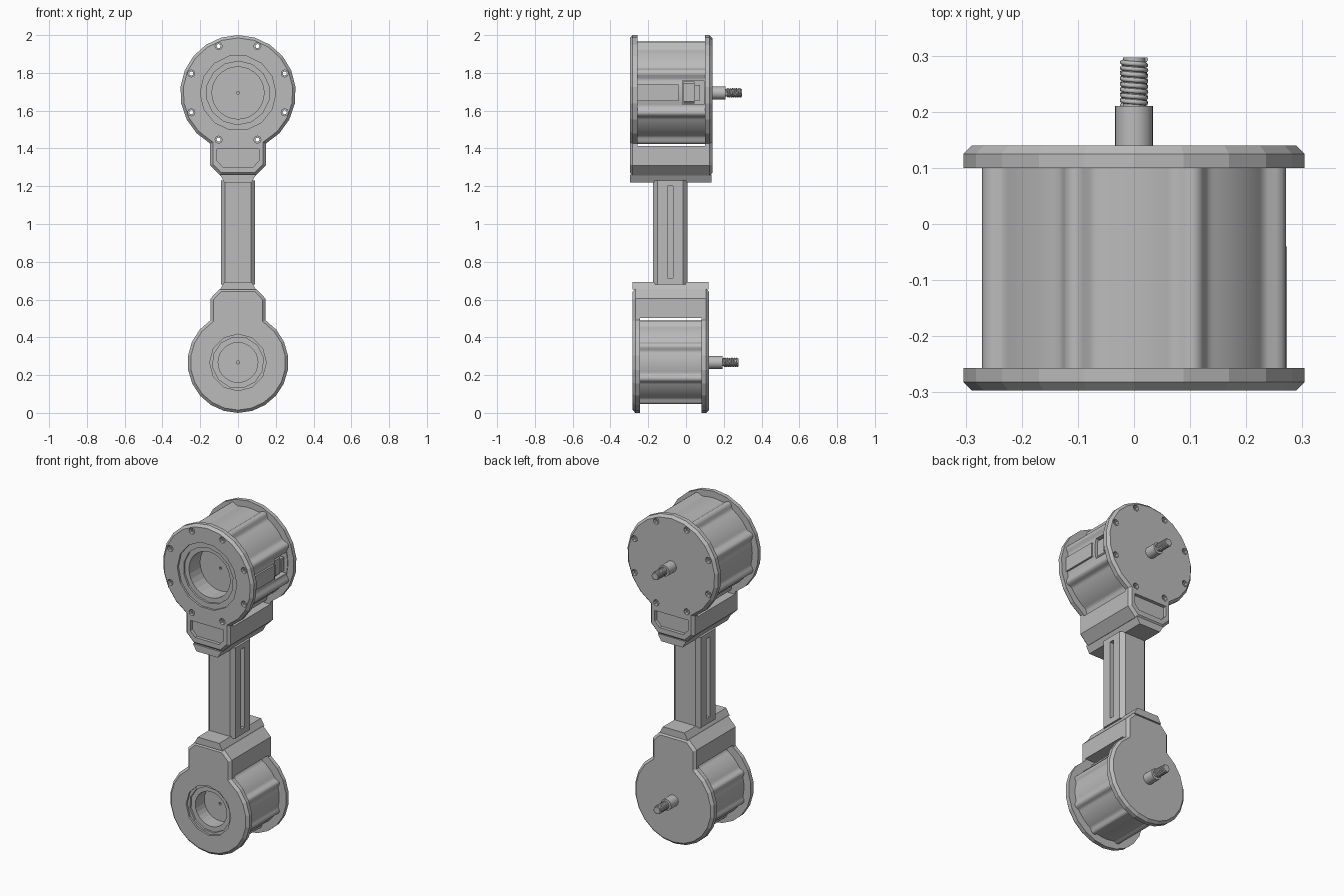
import bpy, bmesh, math

if "Cube" in bpy.data.objects:
    bpy.data.objects.remove(bpy.data.objects["Cube"])

grey = bpy.data.materials.new("machined grey")
grey.use_nodes = True
COL = (0.5, 0.5, 0.5, 1)
grey.diffuse_color = COL
grey.node_tree.nodes["Principled BSDF"].inputs["Base Color"].default_value = COL


def finish(name, bm, smooth=False):
    bmesh.ops.recalc_face_normals(bm, faces=bm.faces)
    me = bpy.data.meshes.new(name)
    bm.to_mesh(me)
    bm.free()
    me.materials.append(grey)
    ob = bpy.data.objects.new(name, me)
    bpy.context.collection.objects.link(ob)
    if smooth:
        bpy.ops.object.select_all(action='DESELECT')
        ob.select_set(True)
        bpy.context.view_layer.objects.active = ob
        bpy.ops.object.shade_smooth_by_angle(angle=math.radians(35))
    return ob


def prism(name, pts, y0, y1, bevel=0, bevel_y=None, smooth=False):
    """Extrude an x-z outline along y, optionally chamfering one end."""
    bm = bmesh.new()
    face = bm.faces.new([bm.verts.new((x, y0, z)) for x, z in pts])
    new = bmesh.ops.extrude_face_region(bm, geom=[face])["geom"]
    for v in new:
        if isinstance(v, bmesh.types.BMVert):
            v.co.y = y1
    if bevel:
        rim = [e for e in bm.edges if all(abs(v.co.y - bevel_y) < 1e-5 for v in e.verts)]
        bmesh.ops.bevel(bm, geom=rim, offset=bevel, segments=1, affect='EDGES')
    return finish(name, bm, smooth)


def circle(r, n, cx, cz, turn=0.0):
    return [(cx + r * math.cos(turn + math.tau * i / n),
             cz + r * math.sin(turn + math.tau * i / n)) for i in range(n)]


def ribbed(r, height, width, zc, per_rib=24):
    """Drum outline with eight filleted ribs."""
    pts = []
    for i in range(8 * per_rib):
        a = math.tau * i / (8 * per_rib)
        d = (a % (math.tau / 8) - math.tau / 16) / width
        rr = r + height * math.exp(-abs(d) ** 3)
        pts.append((rr * math.cos(a), zc + rr * math.sin(a)))
    return pts


def rect(x0, x1, z0, z1, c=0.0):
    """Rectangle with cut corners."""
    if not c:
        return [(x0, z0), (x1, z0), (x1, z1), (x0, z1)]
    return [(x0 + c, z0), (x1 - c, z0), (x1, z0 + c), (x1, z1 - c),
            (x1 - c, z1), (x0 + c, z1), (x0, z1 - c), (x0, z0 + c)]


def cut(targets, cutters):
    for t in targets:
        for c in cutters:
            m = t.modifiers.new("cut", 'BOOLEAN')
            m.operation, m.solver, m.object = 'DIFFERENCE', 'EXACT', c
    for c in cutters:
        c.hide_render = True
        c.hide_set(True)


def tab(w, shoulder, end):
    """Neck outline from the right root to the left root."""
    return [(w, shoulder), (0.095, end), (-0.095, end), (-w, shoulder)]


def plate_outline(zc, r, w, side, shoulder, end, n=18):
    """Round plate with a neck tab pointing up (side 1) or down (side -1)."""
    a = math.atan2(math.sqrt(r * r - w * w), w)
    sweep = math.pi + 2 * a
    arc = [math.pi - a + sweep * i / n for i in range(n + 1)]
    pts = [(r * math.cos(t), zc + side * r * math.sin(t)) for t in arc]
    return pts + tab(w, shoulder, end)


def thread(name, zc, y0, y1, r, turns):
    """Helical ridge wound around the shaft tip."""
    cu = bpy.data.curves.new(name, 'CURVE')
    cu.dimensions = '3D'
    cu.bevel_depth, cu.bevel_resolution = 0.0045, 1
    sp = cu.splines.new('POLY')
    steps = turns * 16
    sp.points.add(steps)
    for i, p in enumerate(sp.points):
        t = math.tau * i / 16
        p.co = (r * math.cos(t), y0 + (y1 - y0) * i / steps, zc + r * math.sin(t), 1)
    cu.use_fill_caps = True
    cu.materials.append(grey)
    bpy.context.collection.objects.link(bpy.data.objects.new(name, cu))


def joint(pre, zc, r, w, side, shoulder, end, root, front, back, drum_shape,
          rings, bore_depth, ring_sides):
    outline = plate_outline(zc, r, w, side, shoulder, end)
    y0, y1 = front
    y2, y3 = back
    fp = prism(pre + "_front_plate", outline, y0, y1, 0.015, y0)
    bp = prism(pre + "_back_plate", outline, y2, y3, 0.015, y3)
    drum = prism(pre + "_drum", ribbed(*drum_shape, zc), y1 - 0.005, y2 + 0.005, smooth=True)

    # neck block between the plates, and its tapered flange
    prism(pre + "_neck_block", tab(w, shoulder, end) + [(-w, root), (w, root)],
          y1 - 0.005, y2 + 0.005)
    near, far = end - side * 0.004, end + side * 0.037
    prism(pre + "_neck_flange", [(-0.095, near), (0.095, near), (0.072, far), (-0.072, far)],
          y0, y3 - 0.004)

    # stepped bore in the front
    lip, step, bore = rings
    cut([fp, drum], [
        prism(pre + "_lip_cutter", circle(lip, ring_sides, 0, zc), y0 - 0.02, y0 + 0.012),
        prism(pre + "_step_cutter", circle(step, ring_sides, 0, zc, 0.2), y0 - 0.03, y0 + 0.024),
        prism(pre + "_bore_cutter", circle(bore, 28, 0, zc), y0 - 0.04, y0 + bore_depth),
        prism(pre + "_centre_cutter", circle(0.008, 10, 0, zc), y0 - 0.05, y0 + bore_depth + 0.02)])

    # output shaft
    prism(pre + "_shaft", circle(0.034, 24, 0, zc), y3 - 0.01, y3 + 0.07, smooth=True)
    prism(pre + "_shaft_core", circle(0.02, 16, 0, zc), y3 + 0.06, y3 + 0.157, smooth=True)
    thread(pre + "_shaft_thread", zc, y3 + 0.075, y3 + 0.153, 0.021, 8)
    return fp, bp, drum


UP = 1.694
front_plate, back_plate, upper_drum = joint(
    "upper", UP, 0.306, 0.148, -1, 1.31, 1.257, 1.413, (-0.297, -0.257), (0.10, 0.14),
    (0.265, 0.026, 0.085), (0.2, 0.168, 0.138), 0.13, 14)
joint("lower", 0.267, 0.267, 0.146, 1, 0.605, 0.657, 0.502, (-0.283, -0.243), (0.082, 0.122),
      (0.219, 0.018, 0.085), (0.15, 0.136, 0.105), 0.11, 12)

# screw holes through the upper joint, with wider mouths in the plates
for i in range(8):
    a = math.tau * (i + 0.5) / 8
    hx, hz = 0.268 * math.cos(a), UP + 0.268 * math.sin(a)
    cut([front_plate, back_plate, upper_drum],
        [prism(f"screw_hole_cutter_{i + 1}", circle(0.011, 8, hx, hz), -0.35, 0.2)])
    for plate, label, ya, yb in ((front_plate, "front", -0.32, -0.277), (back_plate, "back", 0.12, 0.16)):
        cut([plate], [prism(f"{label}_mouth_cutter_{i + 1}", circle(0.019, 8, hx, hz), ya, yb)])

# shallow pockets in the upper neck
pocket = [(-0.112, 1.397), (-0.112, 1.335), (-0.08, 1.302), (0.08, 1.302), (0.112, 1.335), (0.112, 1.397)]
cut([front_plate], [prism("front_pocket_cutter", pocket, -0.32, -0.277)])
cut([back_plate], [prism("back_pocket_cutter", pocket, 0.12, 0.16)])

# cable window, connector and cover strip on the upper drum
cut([upper_drum], [prism("window_cutter", rect(0.205, 0.35, 1.632, 1.76), -0.018, 0.096)])
prism("connector_body", rect(0.2, 0.25, 1.637, 1.755, 0.012), -0.014, 0.045)
prism("connector_plug", rect(0.2, 0.258, 1.655, 1.737), 0.045, 0.075)
prism("cover_strip", rect(0.24, 0.273, 1.652, 1.738), -0.26, -0.04)

# arm with chamfered corners and a slot down each side
arm = prism("arm", rect(-0.091, 0.091, 0.68, 1.23), -0.175, 0.008)
bm = bmesh.new()
bm.from_mesh(arm.data)
posts = [e for e in bm.edges if abs(e.verts[0].co.z - e.verts[1].co.z) > 0.1]
bmesh.ops.bevel(bm, geom=posts, offset=0.023, segments=1, affect='EDGES')
bm.to_mesh(arm.data)
bm.free()
cut([arm], [prism("slot_cutter", rect(s * 0.105 - 0.04, s * 0.105 + 0.04, 0.715, 1.2), -0.099, -0.068)
            for s in (-1, 1)])
